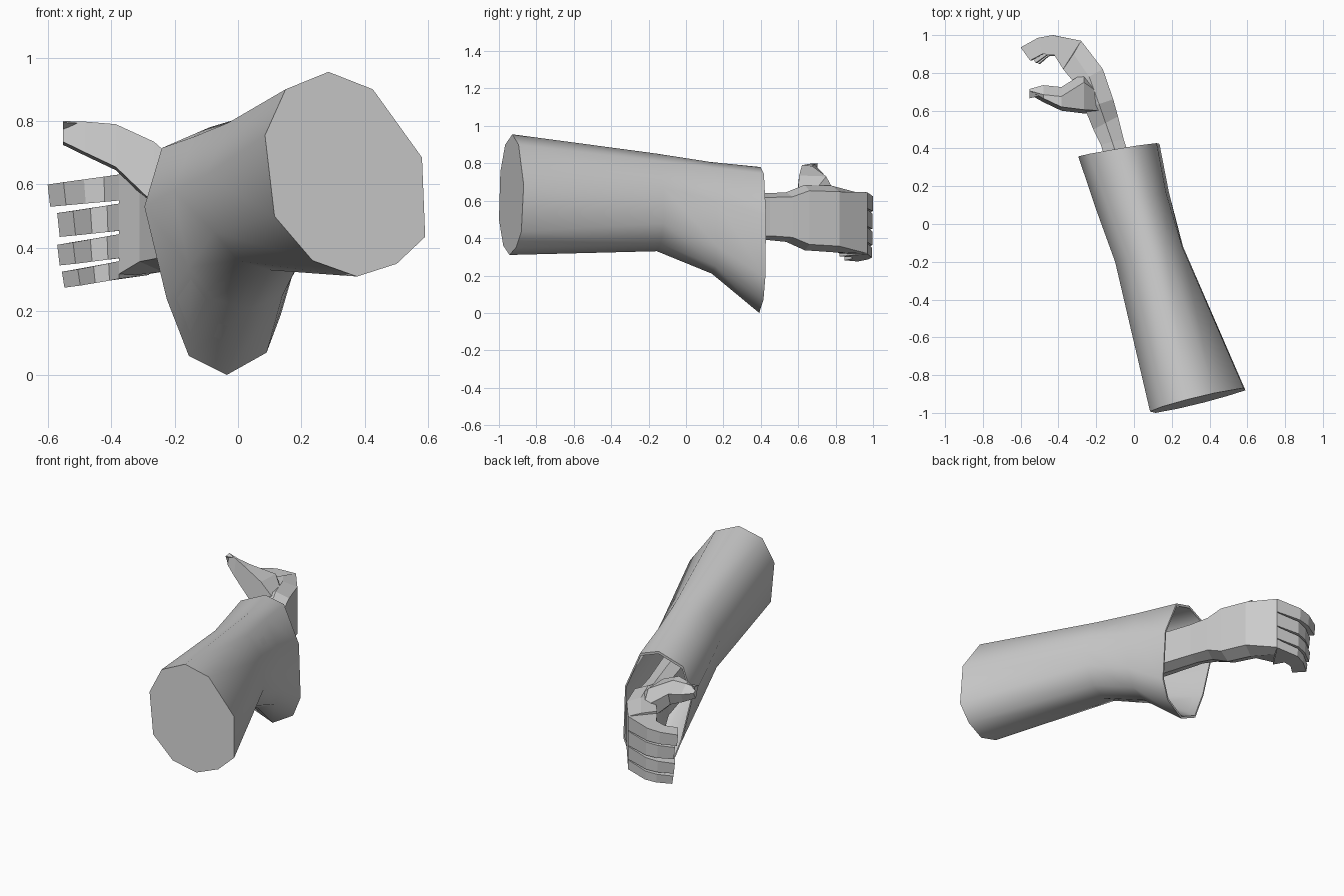
import bpy, bmesh
from mathutils import Vector

if "Cube" in bpy.data.objects:
    bpy.data.objects.remove(bpy.data.objects["Cube"])


def loft(name, rings, cap_start=True, cap_end=True, smooth=None):
    """Skin a list of equal-length point rings into one object."""
    bm = bmesh.new()
    vr = [[bm.verts.new(p) for p in r] for r in rings]
    n = len(vr[0])
    for a, b in zip(vr, vr[1:]):
        for i in range(n):
            j = (i + 1) % n
            bm.faces.new((a[i], a[j], b[j], b[i]))
    if cap_start:
        bm.faces.new(vr[0][::-1])
    if cap_end:
        bm.faces.new(vr[-1])
    bmesh.ops.recalc_face_normals(bm, faces=bm.faces[:])
    me = bpy.data.meshes.new(name)
    bm.to_mesh(me)
    bm.free()
    ob = bpy.data.objects.new(name, me)
    bpy.context.collection.objects.link(ob)
    if smooth:
        bpy.ops.object.select_all(action='DESELECT')
        ob.select_set(True)
        bpy.context.view_layer.objects.active = ob
        bpy.ops.object.shade_smooth_by_angle(angle=smooth)
    return ob


def slanted(points, y0, slope, lean=0):
    """Place an x/z section on a plane slanted along x and leaning along z."""
    return [Vector((x, y0 + slope * x + lean * (z - .63), z)) for x, z in points]


def shrink(ring, s):
    c = sum(ring, Vector()) / len(ring)
    return [c + (p - c) * s for p in ring]


# Sleeve: ten-sided tube, flared drooping cuff, hollow at the hand end
upper = slanted([(.285, .955), (.425, .90), (.58, .685), (.59, .435), (.5, .35),
                 (.375, .31), (.235, .36), (.115, .50), (.085, .755), (.15, .90)],
                -1.022, .26, .06)
elbow = slanted([(.085, .852), (.17, .81), (.255, .67), (.26, .48), (.20, .37),
                 (.10, .33), (0, .36), (-.075, .45), (-.10, .63), (-.03, .795)],
                -.178, .22)
fore = slanted([(0, .807), (.09, .775), (.17, .60), (.185, .36), (.14, .25),
                (.04, .21), (-.08, .24), (-.155, .34), (-.205, .58), (-.14, .75)],
               .13, .2)
cuff = slanted([(-.09, .78), (.025, .745), (.12, .52), (.135, .19), (.09, .07),
                (-.035, 0), (-.155, .06), (-.225, .24), (-.295, .53), (-.24, .715)],
               .41, .17, .02)
loft("sleeve", [upper, elbow, fore, cuff,
                shrink(cuff, .96), shrink(fore, .96), shrink(elbow, .96)],
     smooth=.9)


# Palm and wrist: six-sided sections given by back-of-hand and palm-side points
def palm_ring(outer, inner, z0, z1):
    (ox, oy), (ix, iy) = outer, inner
    mx, my = (ox + ix) / 2, (oy + iy) / 2
    c = (z1 - z0) * .09
    return [(ox, oy, z0 + c), (ox, oy, z1 - c), (mx, my, z1),
            (ix, iy, z1 - c), (ix, iy, z0 + c), (mx, my, z0)]


palm = [palm_ring((.08, .05), (-.06, .01), .39, .64),
        palm_ring((-.055, .45), (-.175, .42), .39, .64),
        palm_ring((-.085, .57), (-.215, .50), .38, .645),
        palm_ring((-.11, .66), (-.26, .61), .335, .685),
        palm_ring((-.165, .82), (-.31, .74), .325, .68)]
# knuckle section is square so that the fingers join it
palm.append([(-.28, .97, .318), (-.28, .97, .645), (-.32, .90, .648),
             (-.375, .82, .645), (-.375, .82, .318), (-.32, .90, .315)])
loft("palm", palm)

# Fingers: curled, four tapering blocks
curl = [((-.28, .97), (-.375, .82)), ((-.43, 1.0), (-.42, .895)),
        ((-.505, .985), (-.48, .90)), ((-.592, .935), (-.542, .865))]
fingers = [((.645, .558), (.60, .53), 0), ((.553, .463), (.51, .435), .03),
           ((.458, .378), (.41, .345), .03), ((.373, .315), (.325, .275), .045)]
for k, ((b1, b0), (t1, t0), back) in enumerate(fingers):
    rings = []
    for i, pair in enumerate(curl):
        s = i / 3
        ring = []
        for (x, y), tops in zip(pair + pair[::-1], ((0,), (0,), (1,), (1,))):
            t = max(0, (-.28 - x) / .312)
            ring.append((x + back * s, y - back * .4 * s,
                         (b1 + (t1 - b1) * t) if tops[0] else (b0 + (t0 - b0) * t)))
            if tops[0]:     # finger tips lean slightly with the hand
                ring[-1] = (ring[-1][0] - .008 * s, ring[-1][1], ring[-1][2])
        rings.append(ring)
    loft(f"finger_{k + 1}", rings)

# Thumb: tapering sections reaching out over the fingers (x, y0, y1, z0, z1)
thumb = []
for x, y0, y1, z0, z1 in [(-.18, .58, .74, .50, .66), (-.265, .585, .80, .53, .735),
                          (-.385, .60, .725, .645, .79), (-.48, .645, .735, .69, .798),
                          (-.552, .685, .715, .725, .80)]:
    thumb.append([(x, y0, z0 + .01), (x, y0 + .02, z1), (x, y1 - .05, z1 - .005),
                  (x, y1, (z0 + z1) / 2), (x, y1 - .02, z0)])
loft("thumb", thumb)
